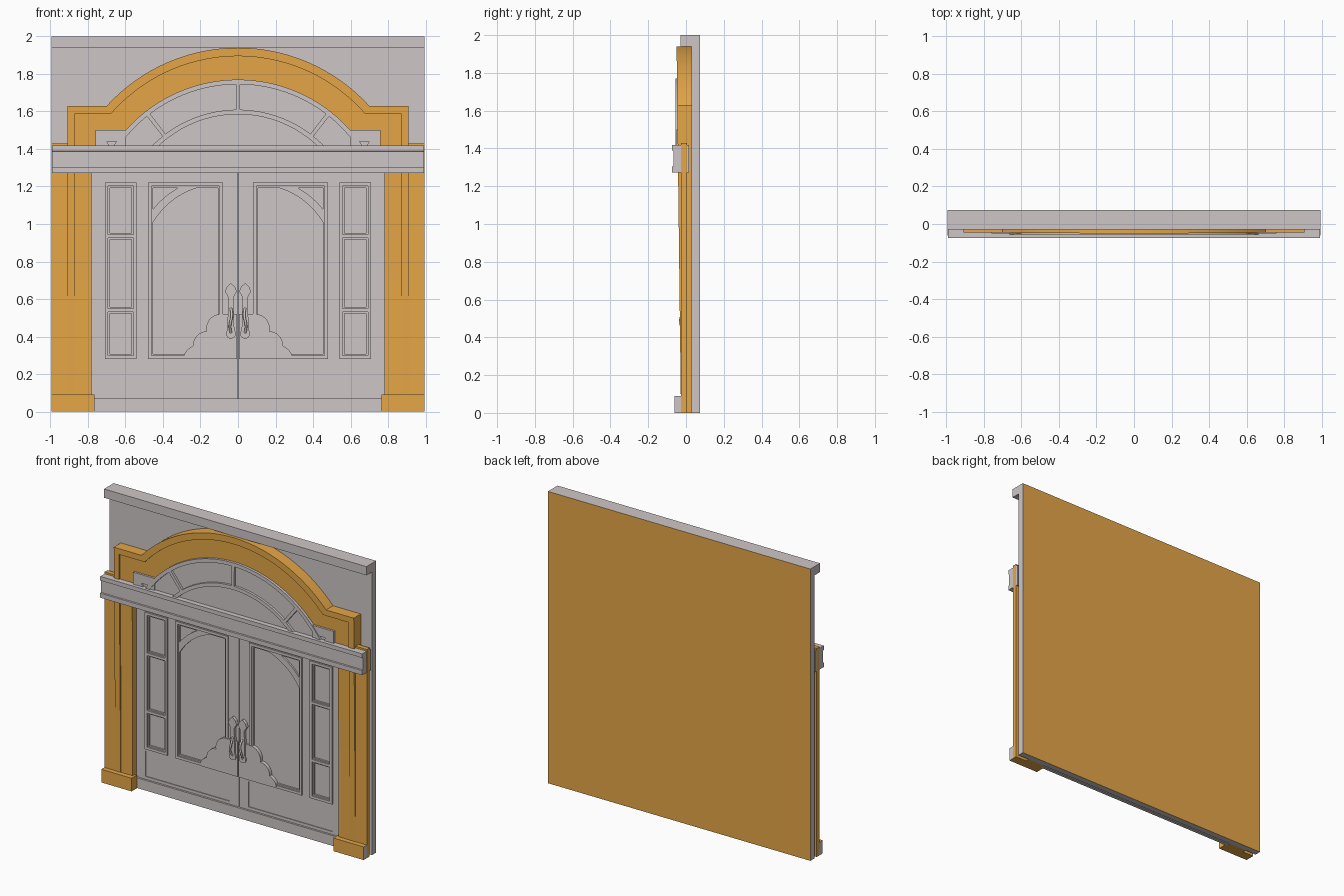
import bpy, bmesh
from math import sin, cos, pi, radians

if "Cube" in bpy.data.objects:
    bpy.data.objects.remove(bpy.data.objects["Cube"], do_unlink=True)


def material(name, rgb):
    m = bpy.data.materials.new(name)
    m.use_nodes = True
    m.diffuse_color = (*rgb, 1)
    m.node_tree.nodes["Principled BSDF"].inputs["Base Color"].default_value = (*rgb, 1)
    return m


GREY = material("stone_grey", (0.62, 0.565, 0.565))
OCHRE = material("ochre", (0.79, 0.385, 0.064))
WALL = 0.03    # front of the back wall
DOOR = 0.013   # front of the door leaves, set back between the pilasters


def add(name, bm, mat):
    me = bpy.data.meshes.new(name)
    bmesh.ops.recalc_face_normals(bm, faces=bm.faces)
    for f in bm.faces:
        f.smooth = False
    bm.to_mesh(me)
    bm.free()
    me.materials.append(mat)
    ob = bpy.data.objects.new(name, me)
    bpy.context.scene.collection.objects.link(ob)
    return ob


def box(name, x, y, z, mat):
    bm = bmesh.new()
    bmesh.ops.create_cube(bm, size=1)
    for v in bm.verts:
        v.co = [r[0] + (c + 0.5) * (r[1] - r[0]) for c, r in zip(v.co, (x, y, z))]
    return add(name, bm, mat)


def paint(ob, mat, rule):
    ob.data.materials.append(mat)
    for p in ob.data.polygons:
        if rule(p.normal):
            p.material_index = 1


def plate(name, loops, front, mat, slope=0, back=WALL):
    """Extruded outline in x/z; further loops are holes; the front face may lean."""
    cu = bpy.data.curves.new(name, "CURVE")
    cu.dimensions = "2D"
    cu.fill_mode = "BOTH"
    cu.extrude = 1
    for pts in loops:
        s = cu.splines.new("POLY")
        s.points.add(len(pts) - 1)
        for p, (x, z) in zip(s.points, pts):
            p.co = (x, z, 0, 1)
        s.use_cyclic_u = True
    tmp = bpy.data.objects.new(name + "_outline", cu)
    bpy.context.scene.collection.objects.link(tmp)
    filled = tmp.evaluated_get(bpy.context.evaluated_depsgraph_get())
    bm = bmesh.new()
    bm.from_mesh(filled.to_mesh())
    filled.to_mesh_clear()
    bpy.data.objects.remove(tmp, do_unlink=True)
    bpy.data.curves.remove(cu)
    for v in bm.verts:
        x, z, w = v.co
        v.co = (x, front + slope * z if w > 0 else back, z)
    bmesh.ops.remove_doubles(bm, verts=bm.verts, dist=1e-5)
    return add(name, bm, mat)


def rect(x0, x1, z0, z1):
    return [(x0, z0), (x1, z0), (x1, z1), (x0, z1)]


def arc(cx, cz, r, a0, a1, n=12):
    """Points on a circle, angle in degrees from +x."""
    angles = [radians(a0 + (a1 - a0) * i / n) for i in range(n + 1)]
    return [(cx + r * cos(a), cz + r * sin(a)) for a in angles]


def flip(pts, s):
    return [(s * x, z) for x, z in pts]


def symmetric(half):
    """Close a right-hand half outline (bottom to top) with its mirror image."""
    return half + [(-x, z) for x, z in reversed(half) if x > 1e-4]


def ring(a, b):
    """Band between two half outlines, mirrored to both sides."""
    return a + flip(a, -1)[::-1][1:] + flip(b, -1) + b[::-1][1:]


# Back wall and its cornice
W = 0.995
wall = box("back_wall", (-W, W), (WALL, 0.074), (0, 2), GREY)
paint(wall, OCHRE, lambda n: n.y > 0.9)
box("wall_cornice", (-W, W), (-0.03, WALL), (1.94, 2), GREY)

# Arched surround: proud outer band, stepped-back inner band
C = 0.97
outer = [(0.91, 0), (0.91, 1.63), (0.70, 1.63)] + arc(0, 0.995, 0.945, 42.2, 90, 24)
middle = [(0.87, 0), (0.87, 1.59), (0.685, 1.59)] + arc(0, 0.995, 0.90, 41.4, 90, 24)
crown = [(0.76, 1.35), (0.76, 1.50), (0.60, 1.50)] + arc(0, C, 0.80, 41.5, 90, 24)
inner = [(0.78, 0), (0.78, 1.35)] + crown
plate("arch_outer_band", [ring(outer, middle)], -0.0266, OCHRE, -0.012)
plate("arch_inner_band", [ring(middle, inner)], -0.0175, OCHRE, -0.012)

# Fanlight: shoulders, pierced fan plate and recessed pane
holes = [symmetric(arc(0, C, 0.615, 44, 90, 14))]
for s in (1, -1):
    for o0, o1, i1 in ((0.8, 37.2, 37.1), (38.8, 56, 47.8)):
        seg = arc(0, C, 0.775, 90 - o0, 90 - o1) + arc(0, C, 0.64, 90 - i1, 89.85 - o0)
        holes.append(flip(seg, s))
    shoulder = [(0.60, 1.35), (0.76, 1.35), (0.76, 1.50), (0.60, 1.50)]
    corner = [(0.67, 1.41), (0.645, 1.44), (0.70, 1.44), (0.68, 1.41)]
    plate("fanlight_shoulder", [flip(shoulder, s), flip(corner, s)], -0.05, GREY)
fan = symmetric(arc(0, C, 0.80, 30, 90, 30))
plate("fanlight_frame", [fan] + holes, -0.056, GREY)
plate("fanlight_pane", [symmetric(crown)], -0.04, GREY)

# Entablature beam with a sunken face
profile = [(-0.074, 1.272), (-0.074, 1.303), (-0.065, 1.305), (-0.065, 1.386),
           (-0.074, 1.39), (-0.074, 1.418), (0.016, 1.418), (0.016, 1.272)]
bm = bmesh.new()
face = bm.faces.new([bm.verts.new((-0.993, y, z)) for y, z in profile])
ext = bmesh.ops.extrude_face_region(bm, geom=[face], use_keep_orig=True)
bmesh.ops.translate(bm, vec=(1.986, 0, 0),
                    verts=[g for g in ext["geom"] if isinstance(g, bmesh.types.BMVert)])
add("entablature", bm, GREY)

# Threshold and backing panel behind the doors
box("threshold", (-0.78, 0.78), (0, 0.022), (0, 0.07), GREY)
plate("door_backing", [rect(-0.775, 0.775, 0.05, 1.3)], DOOR + 0.012, GREY)

for s, side in ((1, "left"), (-1, "right")):
    # Pilaster and plinth
    box(side + "_pilaster", sorted((s * 0.78, s * W)), (-0.026, 0.005), (0, 1.43), OCHRE)
    base = box(side + "_plinth", sorted((s * 0.765, s * W)), (-0.06, 0), (0, 0.09), OCHRE)
    paint(base, GREY, lambda n: n.x * s > 0.9)

    # Door leaf and sidelight stiles
    light, window = rect(0.54, 0.71, 0.28, 1.22), rect(0.08, 0.48, 0.28, 1.22)
    low = rect(0.07, 0.71, 0.09, 0.265)
    leaf = [rect(0.003, 0.78, 0.07, 1.29), light, window, low]
    plate(side + "_door_leaf", [flip(p, s) for p in leaf], DOOR, GREY)
    plate(side + "_lower_panel", [flip(low, s)], DOOR + 0.005, GREY)

    # Raised mouldings, inner lip and glazing bars
    for name, x0, x1 in (("sidelight", 0.54, 0.71), ("window", 0.08, 0.48)):
        steps = [flip(rect(x0 + d, x1 - d, 0.28 + d, 1.22 - d), s) for d in (0, 0.018, 0.027)]
        plate(f"{side}_{name}_moulding", steps[:2], DOOR - 0.009, GREY)
        plate(f"{side}_{name}_lip", steps[1:], DOOR, GREY)
    for z in (0.54, 0.935):
        for half, depth in ((0.017, 0), (0.009, -0.009)):
            plate(side + "_sidelight_bar", [flip(rect(0.557, 0.693, z - half, z + half), s)],
                  DOOR + depth, GREY)

    # Curved corner brace
    brace = arc(0.1, 0.8, 0.41, 77.3, 28.6) + arc(0.1, 0.8, 0.45, 36.9, 62.7)
    plate(side + "_corner_brace", [flip(brace, s)], DOOR, GREY)

    # Scalloped cloud ornament
    cloud = ([(0.004, 0.28), (0.004, 0.52)] + arc(0.09, 0.44, 0.08, 90, -10)
             + arc(0.16, 0.35, 0.08, 70, 0) + arc(0.22, 0.28, 0.07, 60, 0))
    plate(side + "_scallop", [flip(cloud, s)], DOOR - 0.012, GREY)

    # Handle: pointed back plate and bowed grip
    key = (arc(0, 0.415, 0.026, -90, 40, 8)
           + [(0.018, 0.45), (0.014, 0.61), (0.032, 0.64), (0.022, 0.665), (0, 0.685)])
    key = [(0.038 + x, z) for x, z in key + [(-x, z) for x, z in key[::-1][1:-1]]]
    plate(side + "_handle_plate", [flip(key, s)], DOOR - 0.021, GREY)
    cu = bpy.data.curves.new(side + "_handle_grip", "CURVE")
    cu.dimensions = "3D"
    cu.bevel_depth = 0.007
    cu.bevel_resolution = 2
    cu.use_fill_caps = True
    sp = cu.splines.new("POLY")
    sp.points.add(10)
    for i, p in enumerate(sp.points):
        t = i / 10
        p.co = (s * (0.038 + 0.005 * sin(2 * pi * t)), -0.006 - 0.024 * sin(pi * t),
                0.42 + 0.13 * t, 1)
    cu.materials.append(GREY)
    grip = bpy.data.objects.new(side + "_handle_grip", cu)
    bpy.context.scene.collection.objects.link(grip)
